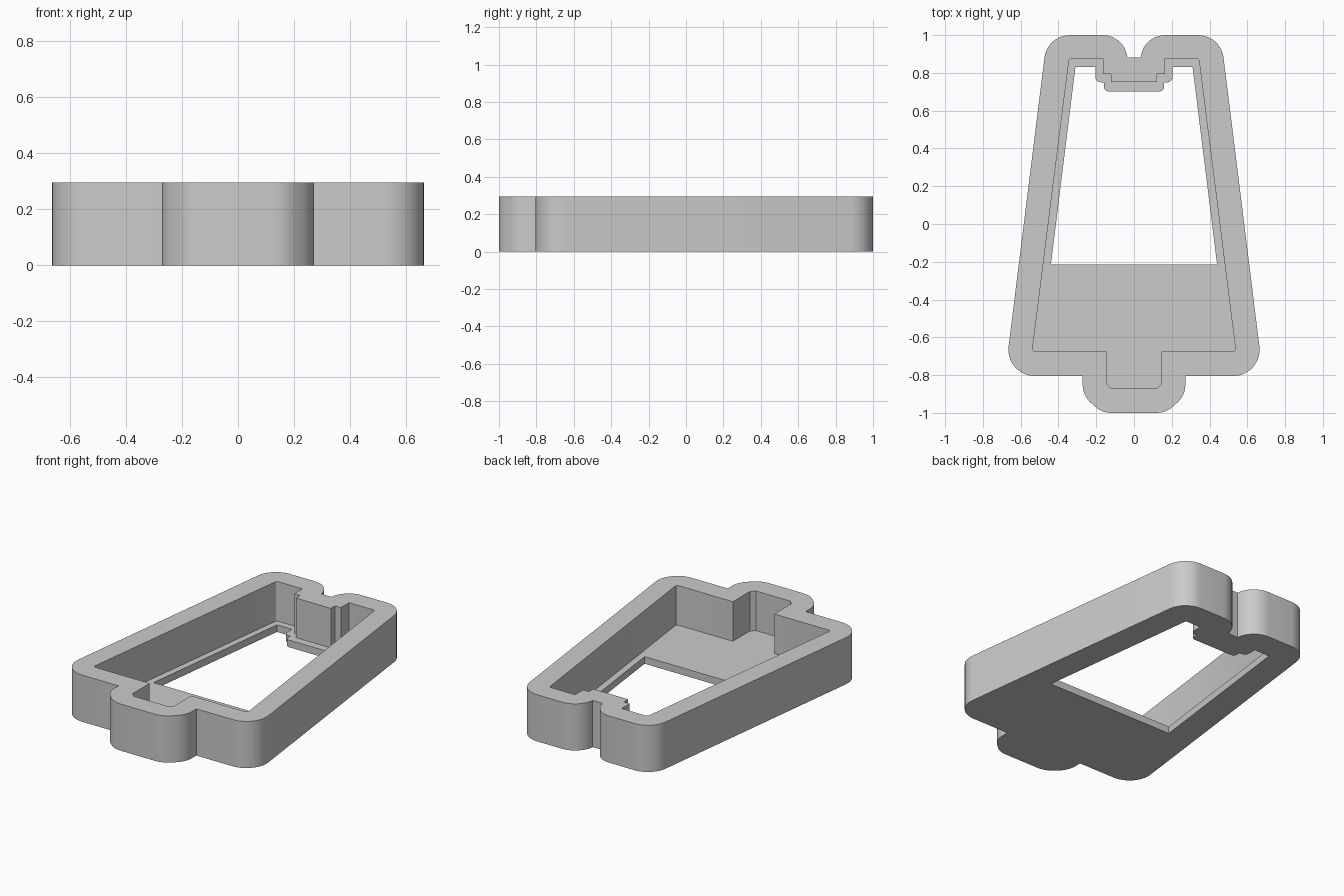
import bpy, bmesh
from math import radians, sin, cos

cube = bpy.data.objects.get("Cube")
if cube:
    bpy.data.objects.remove(cube, do_unlink=True)

HEIGHT, FLOOR = 0.295, 0.045

grey = bpy.data.materials.new("plain grey")
grey.use_nodes = True
colour = (0.6, 0.6, 0.6, 1)
grey.diffuse_color = colour
grey.node_tree.nodes["Principled BSDF"].inputs["Base Color"].default_value = colour


def arc(cx, cy, r, start, end, steps=10):
    angles = [radians(start + (end - start) * i / steps) for i in range(steps + 1)]
    return [(cx + r * cos(a), cy + r * sin(a)) for a in angles]


def mirrored(half):
    """Close a right-hand half outline, listed front to back, across x = 0."""
    return half + [(-x, y) for x, y in reversed(half)]


# Outer outline: front tab, wide front corners, tapered sides, notched back
outer = mirrored(
    arc(0.12, -0.87, 0.13, -90, -45, 5) + arc(0.142, -0.85, 0.13, -45, 0, 5)
    + [(0.272, -0.805)]
    + arc(0.525, -0.665, 0.14, -90, 7)
    + arc(0.34, 0.865, 0.135, 7, 90)
    + arc(0.165, 0.87, 0.13, 90, 175)
)

# Pocket outline, one wall thickness inside
pocket = mirrored(
    [(0.12, -0.87), (0.145, -0.845), (0.145, -0.675)]
    + arc(0.522, -0.66, 0.015, -90, 7, 3)
    + arc(0.33, 0.86, 0.015, 7, 90, 3)
    + [(0.163, 0.875), (0.163, 0.795), (0.122, 0.795), (0.122, 0.752)]
)

# Window outline, leaving a narrow ledge around the pocket
window = mirrored(
    [(0.44, -0.215), (0.31, 0.832), (0.205, 0.832)]
    + arc(0.175, 0.78, 0.03, 0, -90, 5)
    + [(0.16, 0.75)]
    + arc(0.135, 0.727, 0.025, 0, -90, 5)
)

bm = bmesh.new()


def loop(points, z):
    verts = [bm.verts.new((x, y, z)) for x, y in points]
    return [bm.edges.new((v, verts[i - 1])) for i, v in enumerate(verts)], verts


def wall(points, low, high):
    """Upright wall along an outline; returns its bottom and top edges."""
    (low_edges, a), (high_edges, b) = loop(points, low), loop(points, high)
    for i in range(len(a)):
        bm.faces.new((a[i - 1], a[i], b[i], b[i - 1]))
    return low_edges, high_edges


outer_low, outer_high = wall(outer, 0, HEIGHT)
pocket_low, pocket_high = wall(pocket, FLOOR, HEIGHT)
window_low, window_high = wall(window, 0, FLOOR)

# Rim, pocket floor and underside
for edges in (outer_high + pocket_high, pocket_low + window_high, outer_low + window_low):
    bmesh.ops.triangle_fill(bm, edges=edges, use_beauty=True)
bmesh.ops.recalc_face_normals(bm, faces=bm.faces[:])
bmesh.ops.dissolve_limit(bm, angle_limit=radians(0.5), verts=bm.verts[:], edges=bm.edges[:])

mesh = bpy.data.meshes.new("tapered_frame")
bm.to_mesh(mesh)
bm.free()
mesh.materials.append(grey)
frame = bpy.data.objects.new("tapered_frame", mesh)
bpy.context.collection.objects.link(frame)

bpy.context.view_layer.objects.active = frame
frame.select_set(True)
bpy.ops.object.shade_smooth_by_angle(angle=radians(30))
